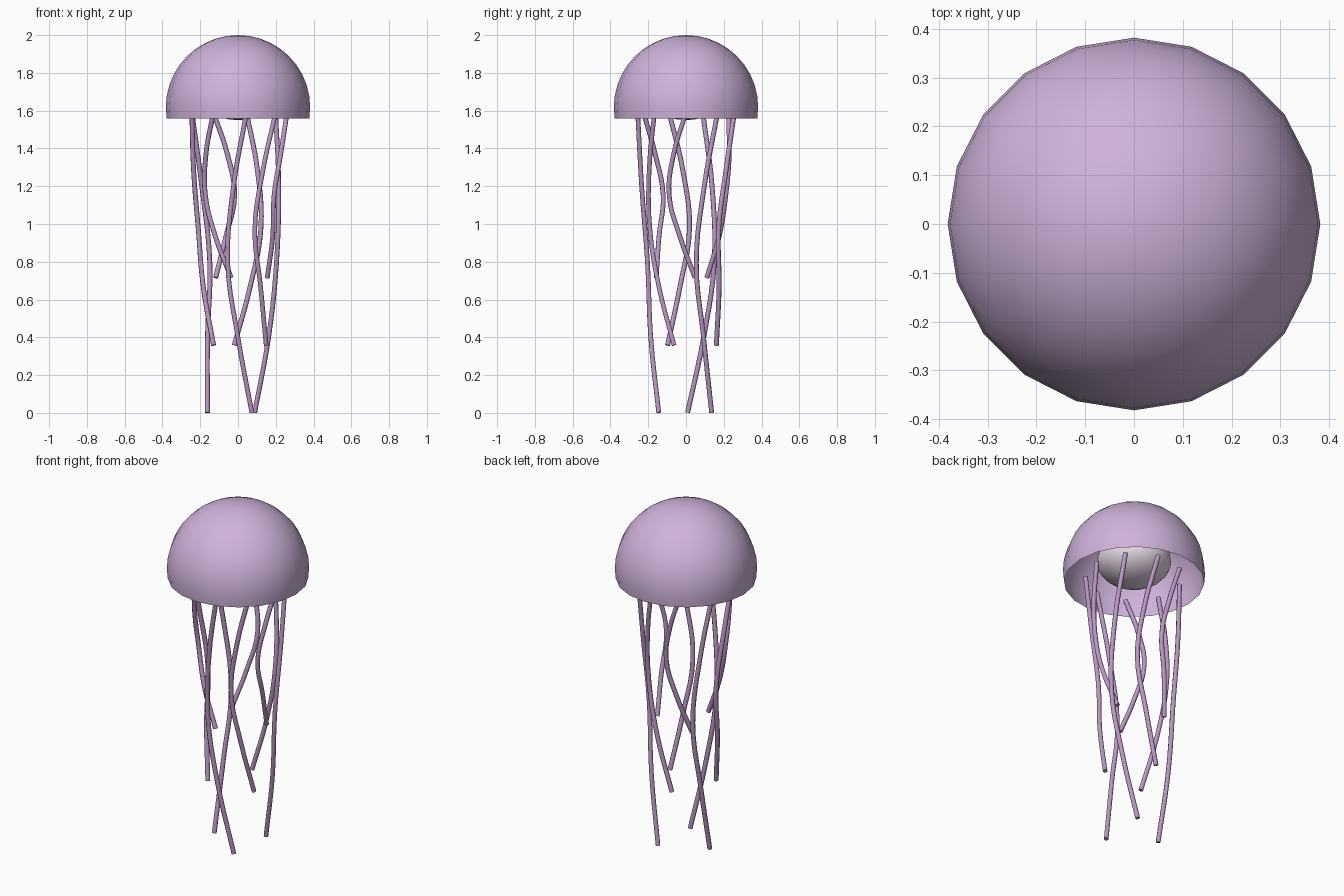
import bpy, bmesh, math

if "Cube" in bpy.data.objects:
    bpy.data.objects.remove(bpy.data.objects["Cube"])


def material(name, rgb):
    m = bpy.data.materials.new(name)
    m.diffuse_color = (*rgb, 1)
    m.use_nodes = True
    m.node_tree.nodes["Principled BSDF"].inputs["Base Color"].default_value = m.diffuse_color
    return m


def mesh_object(name, bm, mat):
    me = bpy.data.meshes.new(name)
    bm.to_mesh(me)
    bm.free()
    for p in me.polygons:
        p.use_smooth = True
    me.materials.append(mat)
    ob = bpy.data.objects.new(name, me)
    bpy.context.collection.objects.link(ob)
    return ob


bell_mat = material("bell_lilac", (0.62, 0.45, 0.70))
core_mat = material("core_pale", (0.80, 0.70, 0.80))
tentacle_mat = material("tentacle_purple", (0.50, 0.31, 0.56))

# Bell: open thin dome, a 20-sided sphere cut just below its equator
R, CZ = 0.382, 1.618
bm = bmesh.new()
bmesh.ops.create_uvsphere(bm, u_segments=20, v_segments=20, radius=R)
low = [v for v in bm.verts if v.co.z < -R * math.sin(math.radians(12))]
bmesh.ops.delete(bm, geom=low, context='VERTS')
bell = mesh_object("bell", bm, bell_mat)
bell.location.z = CZ

# Inner core: slightly flattened ball hanging under the dome
bm = bmesh.new()
bmesh.ops.create_uvsphere(bm, u_segments=20, v_segments=14, radius=0.2)
core = mesh_object("inner_core", bm, core_mat)
core.scale = (1, 1, 0.68)
core.location.z = 1.55 + 0.2 * 0.68

# Tentacles: ring of nine, three lengths, each swaying around the axis
TOP = 1.59
ENDS = (0.716, 0.001, 0.358)
SWAY = (0, -16, -25, -10, 17)
for k in range(9):
    cu = bpy.data.curves.new(f"tentacle_{k + 1}", 'CURVE')
    cu.dimensions = '3D'
    cu.bevel_depth = 0.013
    cu.bevel_resolution = 2
    cu.use_fill_caps = True
    cu.resolution_u = 5
    sp = cu.splines.new('BEZIER')
    sp.bezier_points.add(len(SWAY) - 1)
    for i, (bp, sway) in enumerate(zip(sp.bezier_points, SWAY)):
        t = i / (len(SWAY) - 1)
        a = math.radians(40 * k + sway)
        r = 0.26 - 0.098 * t
        bp.co = (r * math.cos(a), r * math.sin(a), TOP + (ENDS[k % 3] - TOP) * t)
        bp.handle_left_type = bp.handle_right_type = 'AUTO'
    sp.use_smooth = True
    cu.materials.append(tentacle_mat)
    ob = bpy.data.objects.new(cu.name, cu)
    bpy.context.collection.objects.link(ob)
